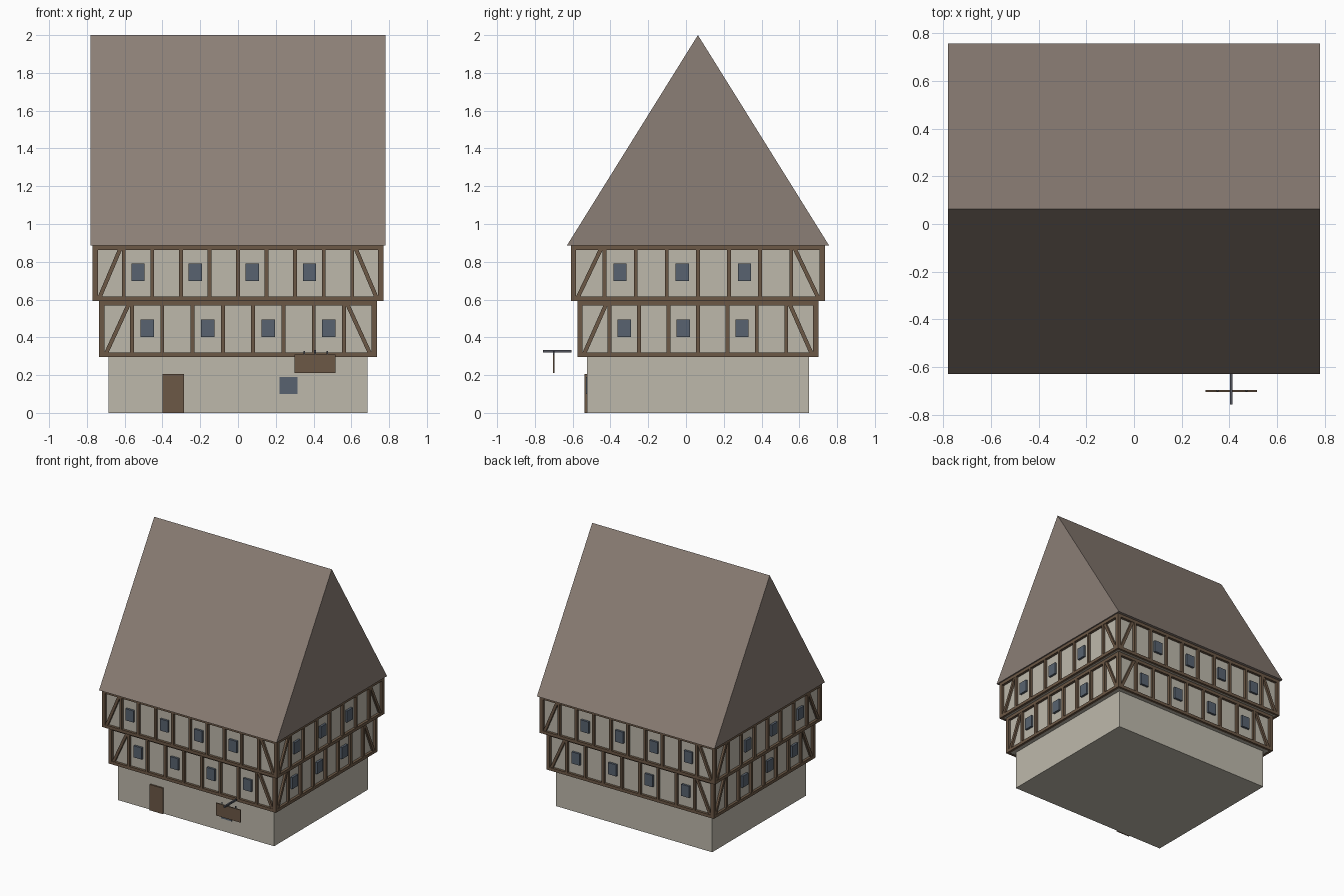
import bpy, bmesh
from mathutils import Vector

cube = bpy.data.objects.get("Cube")
if cube:
    bpy.data.objects.remove(cube, do_unlink=True)


def material(name, rgb):
    mat = bpy.data.materials.new(name)
    mat.use_nodes = True
    mat.diffuse_color = (*rgb, 1)
    mat.node_tree.nodes["Principled BSDF"].inputs["Base Color"].default_value = (*rgb, 1)
    return mat


PLASTER = material("plaster", (0.515, 0.485, 0.41))
ROOF = material("roof_tile", (0.26, 0.21, 0.18))
WOOD = material("timber", (0.15, 0.098, 0.061))
GLASS = material("window_glass", (0.098, 0.124, 0.16))
IRON = material("iron", (0.085, 0.09, 0.11))
CY = 0.063  # depth centre of the house


def make(name, bm, mat):
    bmesh.ops.recalc_face_normals(bm, faces=bm.faces)
    mesh = bpy.data.meshes.new(name)
    bm.to_mesh(mesh)
    bm.free()
    mesh.materials.append(mat)
    obj = bpy.data.objects.new(name, mesh)
    bpy.context.collection.objects.link(obj)


def prism(bm, near, offset):
    """Extrude a flat polygon by an offset."""
    face = bm.faces.new([bm.verts.new(p) for p in near])
    moved = bmesh.ops.extrude_face_region(bm, geom=[face])["geom"]
    bmesh.ops.translate(bm, vec=offset,
                        verts=[v for v in moved if isinstance(v, bmesh.types.BMVert)])
    bm.faces.new([v for v in face.verts]) if not face.is_valid else None


def box(name, x, y, z, mat):
    bm = bmesh.new()
    prism(bm, [(x[0], y[0], z[0]), (x[1], y[0], z[0]), (x[1], y[0], z[1]), (x[0], y[0], z[1])],
          Vector((0, y[1] - y[0], 0)))
    make(name, bm, mat)


class Facade:
    """Adds slabs to one wall: u runs along it, w is the distance outwards."""

    def __init__(self, axis, sign, w):
        self.axis, self.sign, self.w = axis, sign, w
        self.bm = bmesh.new()

    def point(self, u, z):
        return (u, CY + self.sign * self.w, z) if self.axis == 0 else (self.sign * self.w, CY + u, z)

    def slab(self, outline, depth):
        out = Vector((0, self.sign, 0) if self.axis == 0 else (self.sign, 0, 0))
        prism(self.bm, [self.point(u, z) for u, z in outline], out * depth)

    def rect(self, u0, u1, z0, z1, depth):
        self.slab([(u0, z0), (u1, z0), (u1, z1), (u0, z1)], depth)


def storey(label, hx, hy, z0, z1, bays_x, bays_y):
    t = 0.02  # timber relief
    box(label + "_walls", (t - hx, hx - t), (CY + t - hy, CY + hy - t), (z0 + 0.002, z1), PLASTER)
    for side, axis, sign in (("front", 0, -1), ("back", 0, 1), ("left", 1, 1), ("right", 1, -1)):
        half, out, bays = (hx, hy, bays_x) if axis == 0 else (hy, hx, bays_y)
        frame = Facade(axis, sign, out - t)
        panes = Facade(axis, sign, out - t)
        # Sill, head beam and posts
        frame.rect(-half, half, z0, z0 + 0.024, t)
        frame.rect(-half, half, z1 - 0.024, z1, t)
        first, step = 0.014 - half, (2 * half - 0.028) / bays
        for i in range(bays + 1):
            u, r = first + i * step, (0.014 if i in (0, bays) else 0.01)
            frame.rect(u - r, u + r, z0, z1, t)
        # Corner braces
        for s in (-1, 1):
            a, b = half - 0.026, half - 0.014 - step + 0.008
            frame.slab([(s * a, z0 + 0.02), (s * (a - 0.023), z0 + 0.02),
                        (s * b, z1 - 0.02), (s * (b + 0.023), z1 - 0.02)], t * 0.8)
        # Windows in every other bay
        mid = z0 + 0.152
        for i in range(1, bays - 1, 2):
            u = first + (i + 0.5) * step
            if i < bays - 2 or axis == 0:
                panes.rect(u - 0.035, u + 0.035, mid - 0.046, mid + 0.046, 0.017)
        make(f"{label}_{side}_timber_frame", frame.bm, WOOD)
        make(f"{label}_{side}_windows", panes.bm, GLASS)


# Ground floor with door and window
box("ground_floor", (-0.685, 0.685), (-0.525, 0.65), (0, 0.3), PLASTER)
box("door", (-0.4, -0.285), (-0.537, -0.524), (0, 0.205), WOOD)
box("ground_window", (0.22, 0.316), (-0.53, -0.524), (0.1, 0.19), GLASS)

# Jettied timber-framed storeys
storey("lower_storey", 0.735, 0.638, 0.297, 0.592, 9, 8)
storey("upper_storey", 0.77, 0.673, 0.592, 0.887, 10, 8)

# Gabled roof
roof = bmesh.new()
prism(roof, [(-0.78, -0.63, 0.887), (-0.78, 0.757, 0.887), (-0.78, CY, 2)], Vector((1.56, 0, 0)))
make("roof", roof, ROOF)

# Hanging board on an iron arm
box("hanging_board", (0.3, 0.515), (-0.704, -0.696), (0.21, 0.31), WOOD)
box("board_arm", (0.402, 0.414), (-0.757, -0.605), (0.32, 0.333), IRON)
for side, x in (("right", 0.35), ("middle", 0.408), ("left", 0.472)):
    box(side + "_board_hanger", (x - 0.004, x + 0.004), (-0.703, -0.697), (0.308, 0.328), IRON)
